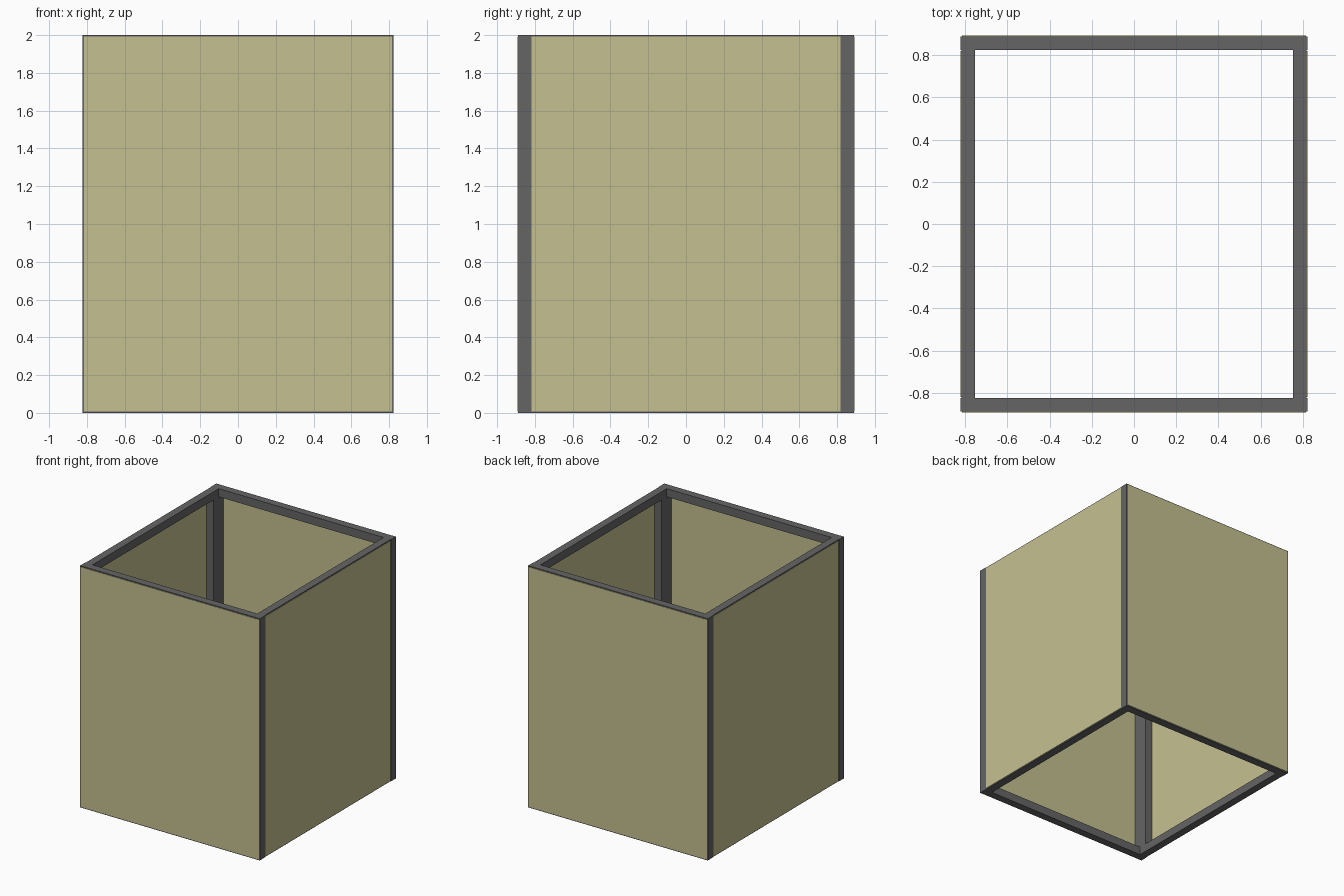
import bpy

if "Cube" in bpy.data.objects:
    bpy.data.objects.remove(bpy.data.objects["Cube"])

T = 0.068          # square bar thickness
H = 2.0            # overall height
S = 0.004          # sheet thickness
HX, HY = 0.822, 0.893   # outer half sizes


def material(name, color):
    m = bpy.data.materials.new(name)
    m.diffuse_color = color
    m.use_nodes = True
    m.node_tree.nodes["Principled BSDF"].inputs["Base Color"].default_value = m.diffuse_color
    return m


frame_mat = material("frame_grey", (0.13, 0.13, 0.13, 1))
sheet_mat = material("sheet_khaki", (0.56, 0.53, 0.28, 1))


def box(name, lo, hi, mat):
    bpy.ops.mesh.primitive_cube_add(size=1)
    ob = bpy.context.object
    ob.name = name
    ob.location = [(a + b) / 2 for a, b in zip(lo, hi)]
    ob.scale = [b - a for a, b in zip(lo, hi)]
    ob.data.materials.append(mat)
    return ob


def panel(name, half, outer, axis, sign):
    """Framed panel: two posts, two rails and an outside sheet."""
    def part(label, u0, u1, d0, d1, z0, z1, mat):
        # u runs along the panel, d is the distance from the centre
        d0, d1 = sorted((sign * d0, sign * d1))
        if axis == "y":
            box(f"{name}_{label}", (u0, d0, z0), (u1, d1, z1), mat)
        else:
            box(f"{name}_{label}", (d0, u0, z0), (d1, u1, z1), mat)

    face = outer - S
    inner = outer - T
    part("post_a", -half, -half + T, inner, face, 0, H, frame_mat)
    part("post_b", half - T, half, inner, face, 0, H, frame_mat)
    part("bottom_rail", -half + T, half - T, inner, face, 0, T, frame_mat)
    part("top_rail", -half + T, half - T, inner, face, H - T, H, frame_mat)
    part("sheet", -half + 0.006, half - 0.006, face, outer, 0.008, H - 0.008, sheet_mat)


# Front and back panels cover the full width, side panels fit between them
for name, sign in (("front", -1), ("back", 1)):
    panel(name, HX, HY, "y", sign)
for name, sign in (("left", -1), ("right", 1)):
    panel(name, HY - T, HX, "x", sign)
